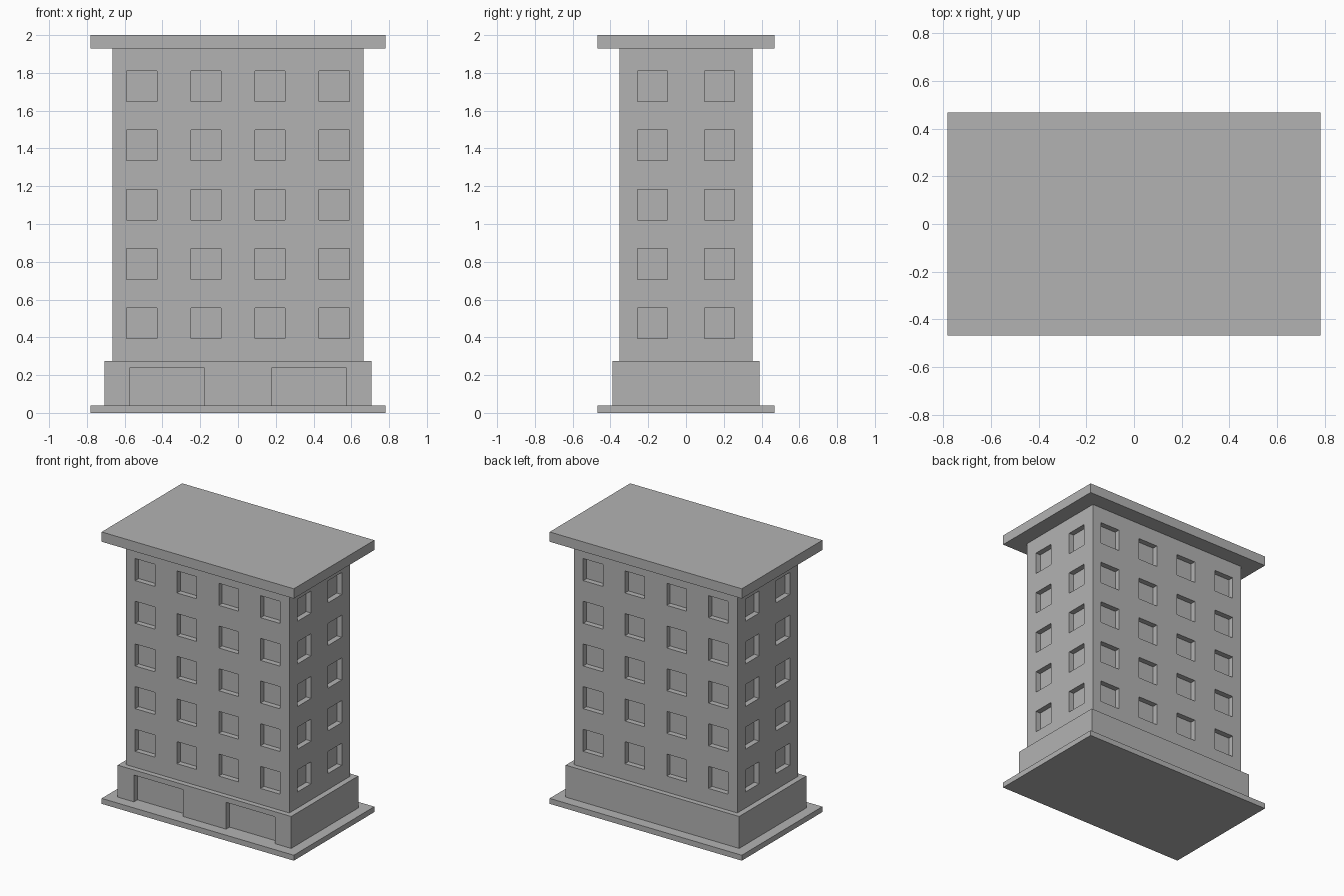
import bpy
import bmesh
from mathutils import Vector

old = bpy.data.objects.get("Cube")
if old:
    bpy.data.objects.remove(old, do_unlink=True)

# One plain grey for the whole building
GREY = (0.45, 0.45, 0.45, 1)
grey = bpy.data.materials.new("plain grey")
grey.use_nodes = True
grey.diffuse_color = GREY
grey.node_tree.nodes["Principled BSDF"].inputs["Base Color"].default_value = GREY

RECESS = 0.04


def spans(centres, size):
    """Intervals of a given size around each centre."""
    return [(c - size / 2, c + size / 2) for c in centres]


def inside(value, intervals):
    return any(a < value < b for a, b in intervals)


def block(name, half_x, half_y, bottom, top, cuts=((), (), ()), is_opening=None):
    """Box sliced along the opening edges, with the chosen faces pushed inward."""
    bm = bmesh.new()
    bmesh.ops.create_cube(bm, size=2)
    bmesh.ops.scale(bm, vec=(half_x, half_y, (top - bottom) / 2), verts=bm.verts)
    bmesh.ops.translate(bm, vec=(0, 0, (top + bottom) / 2), verts=bm.verts)
    for axis, intervals in enumerate(cuts):
        normal = Vector((0, 0, 0))
        normal[axis] = 1
        for interval in intervals:
            for edge in interval:
                bmesh.ops.bisect_plane(bm, geom=bm.verts[:] + bm.edges[:] + bm.faces[:],
                                       plane_co=normal * edge, plane_no=normal)
    if is_opening:
        bm.normal_update()
        chosen = [f for f in bm.faces if is_opening(f.calc_center_median(), f.normal)]
        bmesh.ops.inset_individual(bm, faces=chosen, thickness=0, depth=-RECESS)
    mesh = bpy.data.meshes.new(name)
    bm.to_mesh(mesh)
    bm.free()
    mesh.materials.append(grey)
    obj = bpy.data.objects.new(name, mesh)
    bpy.context.collection.objects.link(obj)
    return obj


# Heights of the stacked parts
SLAB_TOP, BASE_TOP, ROOF_BOTTOM, ROOF_TOP = 0.04, 0.275, 1.928, 2.0

# Window layout: four columns front and back, two on the sides, five floors
columns = spans([-0.51, -0.17, 0.17, 0.51], 0.16)
side_columns = spans([-0.178, 0.178], 0.16)
floors = spans([0.474 + 0.314 * i for i in range(5)], 0.162)


def is_window(c, n):
    if not inside(c.z, floors):
        return False
    if abs(n.y) > 0.9:
        return inside(c.x, columns)
    return abs(n.x) > 0.9 and inside(c.y, side_columns)


# Two wide entrances, on the front only
entrances = spans([-0.375, 0.375], 0.397)
entrance_height = [(SLAB_TOP, 0.237)]


def is_entrance(c, n):
    return n.y < -0.9 and inside(c.x, entrances) and inside(c.z, entrance_height)


block("ground_slab", 0.782, 0.468, 0, SLAB_TOP)
block("ground_floor", 0.706, 0.39, SLAB_TOP, BASE_TOP,
      (entrances, (), entrance_height), is_entrance)
block("tower_walls", 0.664, 0.352, BASE_TOP, ROOF_BOTTOM,
      (columns, side_columns, floors), is_window)
block("roof_slab", 0.782, 0.468, ROOF_BOTTOM, ROOF_TOP)
